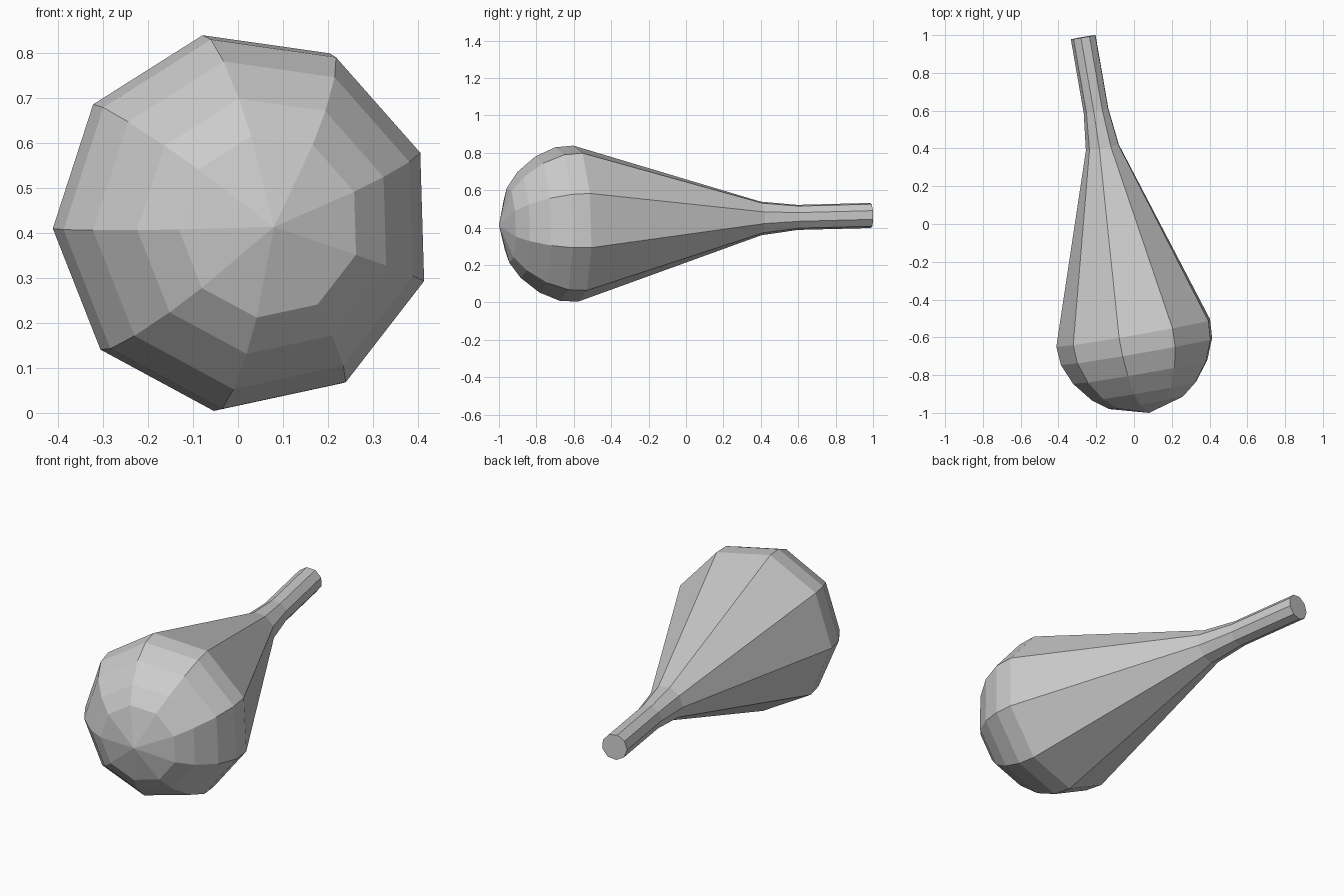
import bpy, bmesh, math
from mathutils import Vector

if "Cube" in bpy.data.objects:
    bpy.data.objects.remove(bpy.data.objects["Cube"])

SIDES = 9
TWIST = math.radians(182)

# Bulb profile: distance along the axis from the rounded end, radius
PROFILE = [(0.056, 0.205), (0.118, 0.288), (0.220, 0.370), (0.330, 0.417),
           (0.429, 0.424), (1.426, 0.091), (1.624, 0.068), (2.020, 0.068)]

# Slightly tilted axis frame
apex = Vector((0.08, -1.0, 0.413))
axis = Vector((-0.172, 0.985, 0.026)).normalized()
side = axis.cross(Vector((0, 0, 1))).normalized()
up = side.cross(axis)

bm = bmesh.new()


def ring(t, r):
    angles = [TWIST + math.tau * i / SIDES for i in range(SIDES)]
    return [bm.verts.new(apex + axis * t + (side * math.cos(a) + up * math.sin(a)) * r)
            for a in angles]


rings = [ring(t, r) for t, r in PROFILE]

# Rounded end fan
tip = bm.verts.new(apex)
for i in range(SIDES):
    bm.faces.new((tip, rings[0][i], rings[0][(i + 1) % SIDES]))

# Bulb and neck walls
for a, b in zip(rings, rings[1:]):
    for i in range(SIDES):
        j = (i + 1) % SIDES
        bm.faces.new((a[i], b[i], b[j], a[j]))

# Flat neck end
bm.faces.new(rings[-1])
bmesh.ops.recalc_face_normals(bm, faces=bm.faces)

mesh = bpy.data.meshes.new("bulb_with_neck")
bm.to_mesh(mesh)
bm.free()
bulb = bpy.data.objects.new("bulb_with_neck", mesh)
bpy.context.collection.objects.link(bulb)
